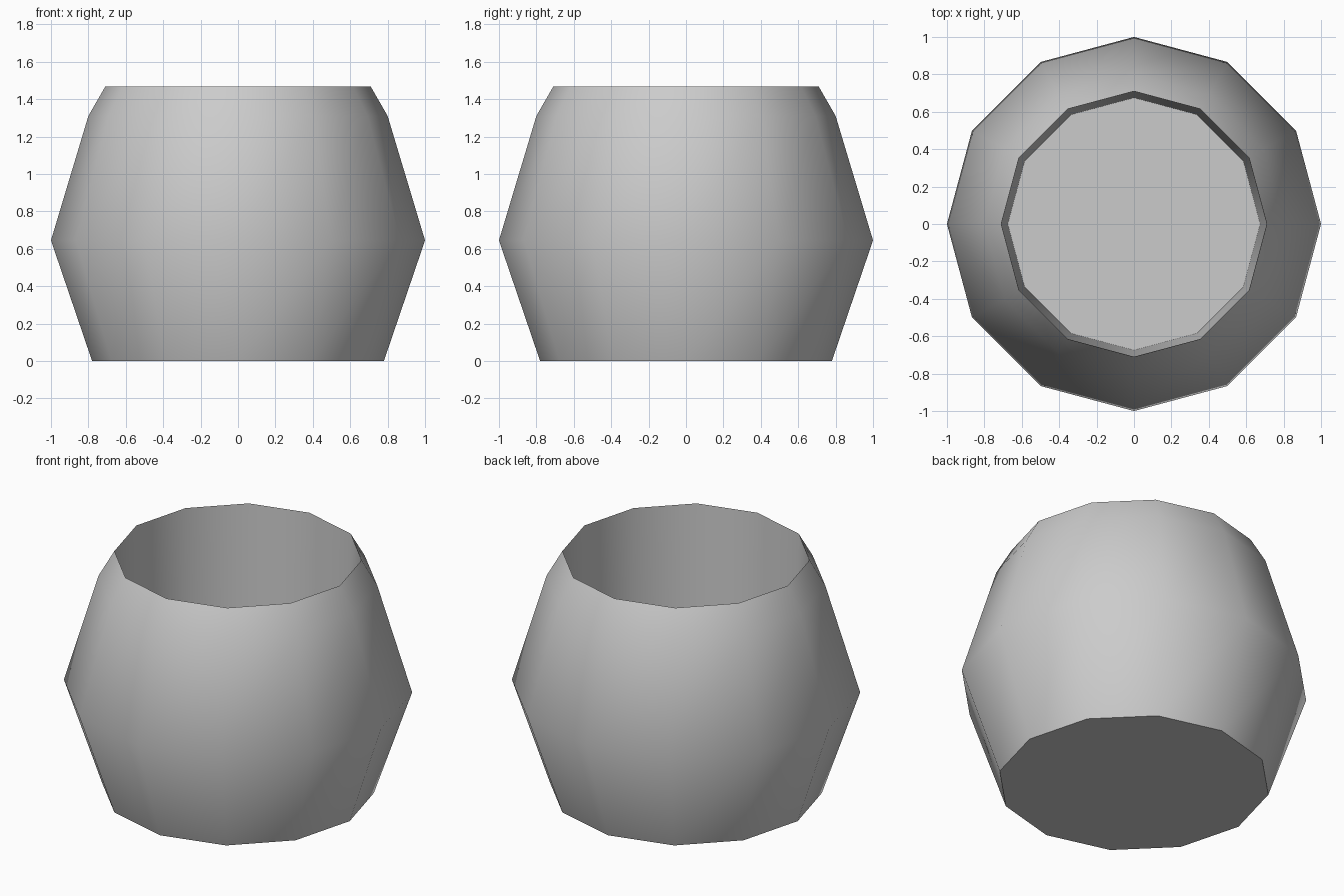
import bpy, bmesh, math
from mathutils import Matrix

old = bpy.data.objects.get("Cube")
if old:
    bpy.data.objects.remove(old, do_unlink=True)

SIDES = 12

# Single plain grey
grey = bpy.data.materials.new("plain_grey")
grey.use_nodes = True
colour = (0.6, 0.6, 0.6, 1)
grey.diffuse_color = colour
grey.node_tree.nodes["Principled BSDF"].inputs["Base Color"].default_value = colour

# Pot profile (radius, height): base, belly, shoulder, thin rim, inner floor
profile = [(0.78, 0), (1.0, 0.645), (0.8, 1.31), (0.71, 1.467), (0.675, 0.1)]

bm = bmesh.new()
rings = []
for radius, height in profile:
    ring = bmesh.ops.create_circle(bm, segments=SIDES, radius=radius,
                                   matrix=Matrix.Translation((0, 0, height)))
    rings.append(ring["verts"])

# Walls between neighbouring rings
for low, high in zip(rings, rings[1:]):
    for i in range(SIDES):
        j = (i + 1) % SIDES
        bm.faces.new((low[i], low[j], high[j], high[i]))

# Underside and inner floor
bm.faces.new(rings[0])
bm.faces.new(rings[-1])
bmesh.ops.recalc_face_normals(bm, faces=bm.faces)

mesh = bpy.data.meshes.new("pot")
bm.to_mesh(mesh)
bm.free()
mesh.materials.append(grey)
pot = bpy.data.objects.new("pot", mesh)
bpy.context.collection.objects.link(pot)

# Smooth around the body, crisp at the rim and base
bpy.ops.object.select_all(action="DESELECT")
pot.select_set(True)
bpy.context.view_layer.objects.active = pot
bpy.ops.object.shade_smooth_by_angle(angle=math.radians(50))
